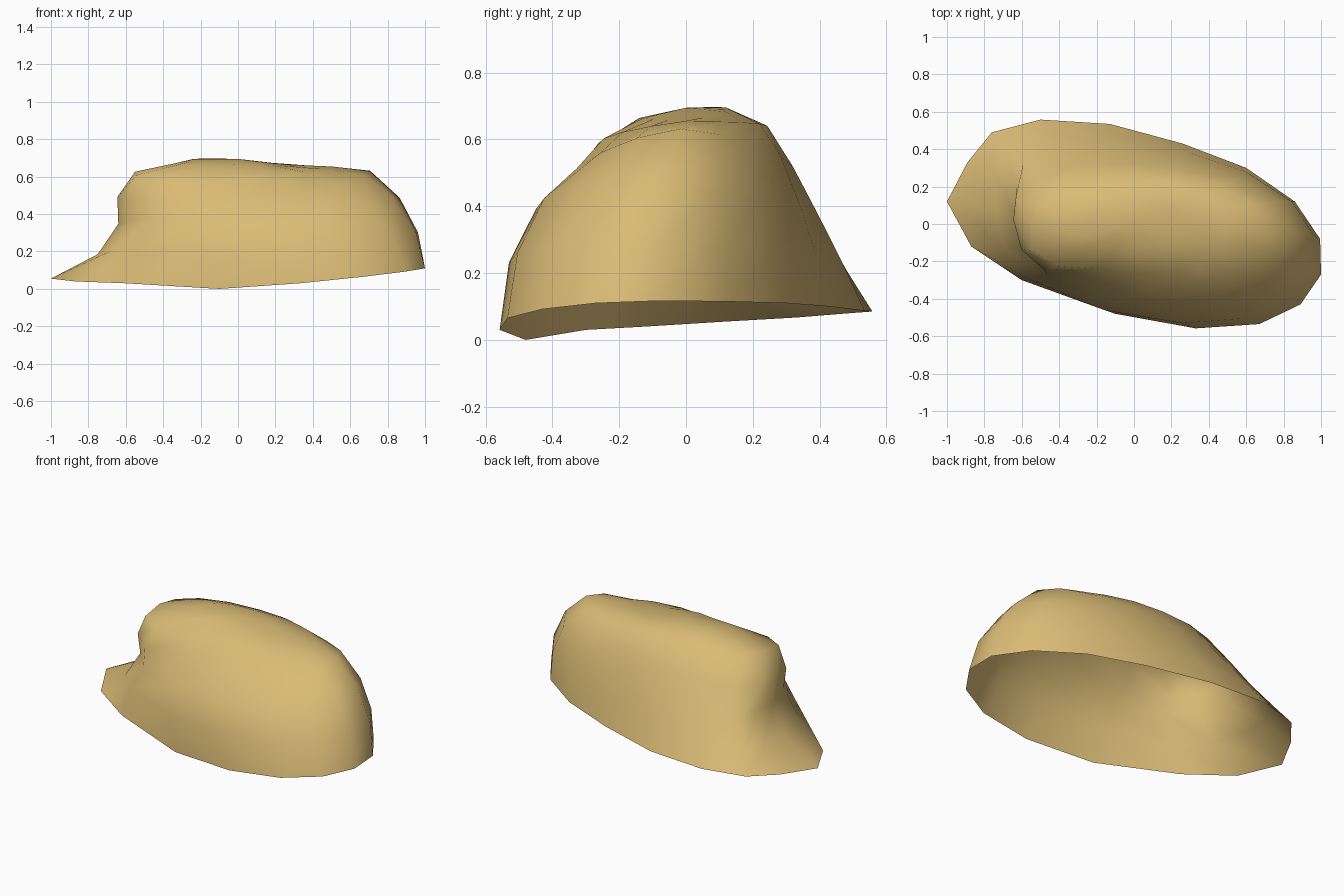
import bpy, bmesh
from math import cos, sin, radians, tau

if "Cube" in bpy.data.objects:
    bpy.data.objects.remove(bpy.data.objects["Cube"])

# Open lower rim, counter-clockwise from the right end
RIM = [(.995, -.08, .117), (.86, .12, .115), (.60, .30, .11), (.26, .43, .10),
       (-.13, .535, .087), (-.50, .558, .085), (-.76, .49, .08), (-.89, .33, .067),
       (-1.0, .12, .055), (-.87, -.12, .04), (-.60, -.30, .03), (-.10, -.48, 0),
       (.33, -.558, .03), (.67, -.535, .065), (.89, -.43, .092), (1.0, -.27, .11)]

# Rings above the rim: elevation, twist left over from the rim, left limit,
# front and back half depth, lift at the right and left ends,
# tuck and widening of the front left corner, height shift at front and back
RINGS = [(15, .80, .75, .53, .485, 1.05, .10, .55, 1.0, .035, 0),
         (30, .55, .64, .45, .405, 1.20, 0.0, .55, 1.0, .025, -.025),
         (45, .35, .645, .35, .325, 1.20, 0.0, .45, 1.2, -.035, -.025),
         (60, .15, .55, .265, .245, .45, .45, .10, 1.5, -.03, 0),
         (75, 0.0, .26, .14, .13, -.1, .30, .15, 1.2, -.01, .01)]
N = len(RIM)
HEIGHT = .695


def ring_points(elev, twist, left, front, back, lift_r, lift_l, tuck, widen,
                shift_f, shift_b):
    r, h = cos(radians(elev)), sin(radians(elev)) * HEIGHT
    pts = []
    for j, (rx, ry, rz) in enumerate(RIM):
        a = tau * j / N
        x = r * (twist * rx + (1 - twist) * cos(a))
        if x < 0 and elev > 50:
            x *= left / r
        # pressed-in left end, deeper at the front corner
        x = max(x, -left * (1 - (tuck if sin(a) < 0 else .15) * sin(a) ** 2))
        y = twist * ry / .558 + (1 - twist) * sin(a)
        y *= back if y > 0 else front
        if j in (9, 10):
            y *= widen if j == 9 else (1 + widen) / 2
            if elev > 50:
                x *= 1.08
        s = (1 + cos(a)) / 2
        z = h + rz * (lift_r * s + lift_l * (1 - s))
        z += (shift_b if sin(a) > 0 else shift_f) * abs(sin(a))
        pts.append((x, y, z))
    return pts


# Shell: rings skinned together and closed at the crown
bm = bmesh.new()
rows = [[bm.verts.new(p) for p in row]
        for row in [RIM] + [ring_points(*ring) for ring in RINGS]]
for lower, upper in zip(rows, rows[1:]):
    for j in range(N):
        k = (j + 1) % N
        bm.faces.new((lower[j], lower[k], upper[k], upper[j]))
crown = bm.verts.new((0, 0, HEIGHT))
for j in range(N):
    bm.faces.new((rows[-1][j], rows[-1][(j + 1) % N], crown))
for f in bm.faces:
    f.smooth = True

mesh = bpy.data.meshes.new("shell")
bm.to_mesh(mesh)
bm.free()
shell = bpy.data.objects.new("shell", mesh)
bpy.context.collection.objects.link(shell)

mat = bpy.data.materials.new("tan")
mat.diffuse_color = (.70, .50, .18, 1)
mat.use_nodes = True
mat.node_tree.nodes["Principled BSDF"].inputs["Base Color"].default_value = mat.diffuse_color
mesh.materials.append(mat)
